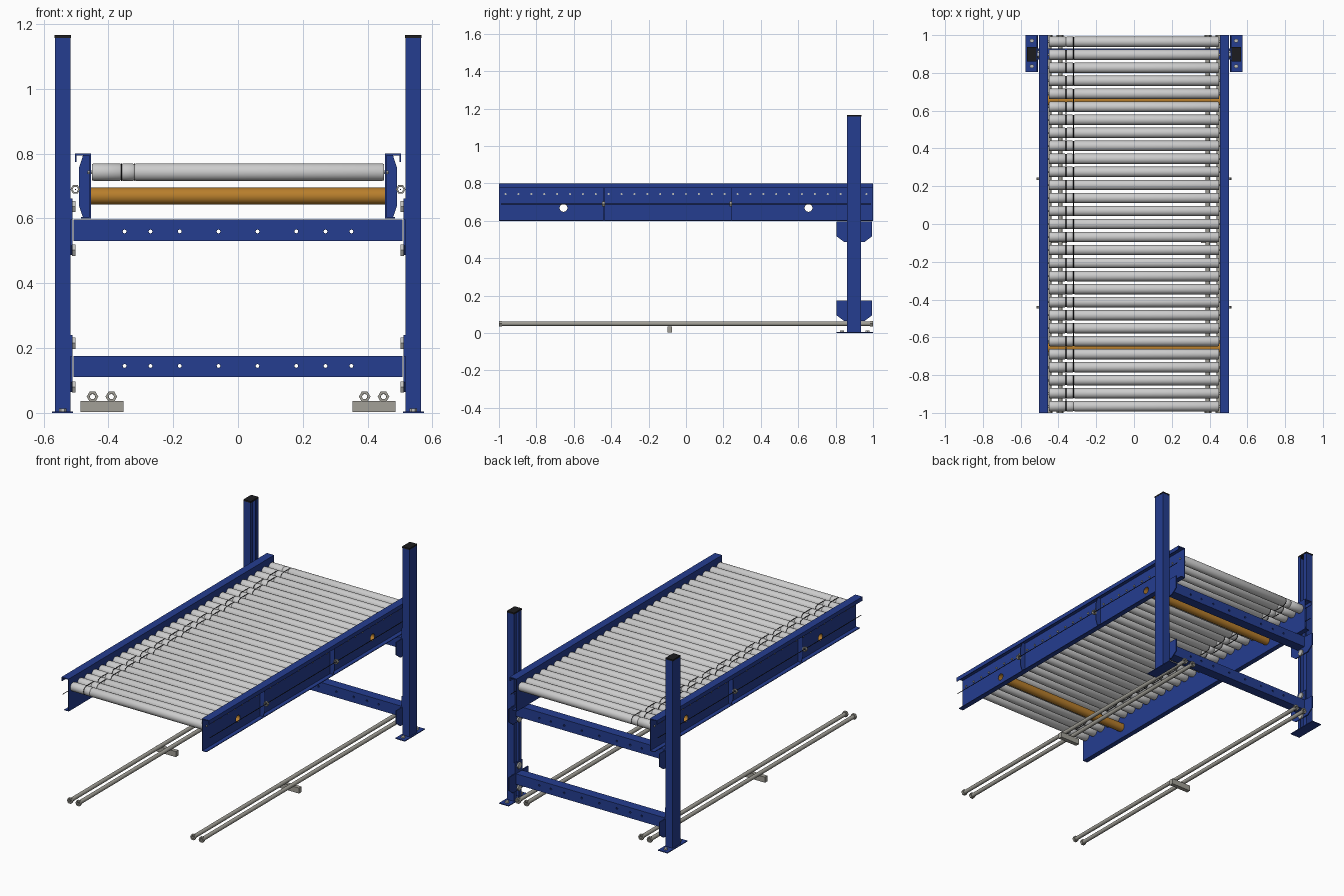
import bpy, bmesh, math
from mathutils import Vector

if "Cube" in bpy.data.objects:
    bpy.data.objects.remove(bpy.data.objects["Cube"])


def material(name, rgb):
    m = bpy.data.materials.new(name)
    m.diffuse_color = (*rgb, 1)
    m.use_nodes = True
    m.node_tree.nodes["Principled BSDF"].inputs["Base Color"].default_value = m.diffuse_color
    return m


BLUE = material("blue paint", (0.018, 0.047, 0.28))
GREY = material("roller grey", (0.60, 0.60, 0.60))
ORANGE = material("orange tube", (0.48, 0.21, 0.025))
STEEL = material("dull steel", (0.36, 0.35, 0.31))
ZINC = material("zinc bolt", (0.52, 0.52, 0.50))
BLACK = material("black plastic", (0.012, 0.012, 0.014))


def finish(name, bm, mat, smooth=False):
    bmesh.ops.recalc_face_normals(bm, faces=bm.faces)
    me = bpy.data.meshes.new(name)
    bm.to_mesh(me)
    bm.free()
    me.materials.append(mat)
    ob = bpy.data.objects.new(name, me)
    bpy.context.collection.objects.link(ob)
    if smooth:
        bpy.ops.object.select_all(action='DESELECT')
        ob.select_set(True)
        bpy.context.view_layer.objects.active = ob
        bpy.ops.object.shade_smooth_by_angle(angle=math.radians(35))
    return ob


def place(axis, u, v, t):
    # u, v are the two remaining axes in x, y, z order
    return {'x': (t, u, v), 'y': (u, t, v), 'z': (u, v, t)}[axis]


def add_prism(bm, pts, axis, a, b):
    ends = [[bm.verts.new(place(axis, u, v, t)) for u, v in pts] for t in (a, b)]
    n = len(pts)
    bm.faces.new(ends[0])
    bm.faces.new(ends[1][::-1])
    for i in range(n):
        j = (i + 1) % n
        bm.faces.new((ends[0][i], ends[0][j], ends[1][j], ends[1][i]))


def prism(name, pts, axis, a, b, mat):
    bm = bmesh.new()
    add_prism(bm, pts, axis, a, b)
    return finish(name, bm, mat)


def box(name, x, y, z, mat):
    return prism(name, [(x[0], y[0]), (x[1], y[0]), (x[1], y[1]), (x[0], y[1])], 'z', *z, mat)


def add_lathe(bm, axis, c, prof, sides, closed=False):
    # prof: (distance along axis, radius); closed profiles make rings and pipes
    rings = [[bm.verts.new(place(axis, c[0] + r * math.cos(2 * math.pi * k / sides),
                                 c[1] + r * math.sin(2 * math.pi * k / sides), t))
              for k in range(sides)] for t, r in prof]
    for i in range(len(rings) if closed else len(rings) - 1):
        p, q = rings[i], rings[(i + 1) % len(rings)]
        for k in range(sides):
            m = (k + 1) % sides
            bm.faces.new((p[k], p[m], q[m], q[k]))
    if not closed:
        bm.faces.new(rings[0])
        bm.faces.new(rings[-1][::-1])


def pipe(a, b, outer, inner):
    return [(a, outer), (b, outer), (b, inner), (a, inner)]


def cut(ob, cutter):
    mod = ob.modifiers.new("holes", 'BOOLEAN')
    mod.operation = 'DIFFERENCE'
    mod.solver = 'EXACT'
    mod.object = cutter


# conveyor rollers with belt grooves, and their axle ends
PITCH = 0.0689
ROWS = [(i - 14) * PITCH for i in range(29)]
ZR = 0.743
bm, ax = bmesh.new(), bmesh.new()
for y in ROWS:
    prof = [(-0.45, 0.0255), (-0.445, 0.0275)]
    for g in (-0.36, -0.32):
        prof += [(g - 0.005, 0.0275), (g, 0.024), (g + 0.005, 0.0275)]
    prof += [(0.445, 0.0275), (0.45, 0.0255)]
    add_lathe(bm, 'x', (y, ZR), prof, 18)
    add_lathe(ax, 'x', (y, ZR), [(-0.465, 0.006), (0.465, 0.006)], 6)
finish("rollers", bm, GREY, True)
finish("roller_axles", ax, ZINC)

# drive belts looping over neighbouring rollers, alternating grooves
cu = bpy.data.curves.new("drive_belts", 'CURVE')
cu.dimensions = '3D'
cu.bevel_depth = 0.0018
cu.bevel_resolution = 1
for i in range(28):
    x = (-0.36, -0.32)[i % 2]
    pts = []
    for k in range(18):
        a = math.pi * (k % 9) / 8 + (math.pi / 2 if k < 9 else -math.pi / 2)
        y = ROWS[i] if k < 9 else ROWS[i + 1]
        pts.append((x, y + 0.0255 * math.cos(a), ZR + 0.0255 * math.sin(a)))
    s = cu.splines.new('POLY')
    s.points.add(17)
    for p, c in zip(s.points, pts):
        p.co = (*c, 1)
    s.use_cyclic_u = True
cu.materials.append(BLACK)
bpy.context.collection.objects.link(bpy.data.objects.new("drive_belts", cu))

# orange spacer tubes
bm, cutter = bmesh.new(), bmesh.new()
for y in (-0.655, 0.655):
    add_lathe(bm, 'x', (y, 0.669), pipe(-0.456, 0.456, 0.026, 0.021), 16, True)
    add_lathe(cutter, 'x', (y, 0.669), [(-0.6, 0.0215), (0.6, 0.0215)], 16)
finish("spacer_tubes", bm, ORANGE, True)
tube_cutter = finish("tube_hole_cutter", cutter, BLUE)

# hole cutter for the cross beams
cutter = bmesh.new()
for zc in (0.56, 0.145):
    for x in (-0.35, -0.27, -0.18, -0.06, 0.06, 0.18, 0.27, 0.35):
        add_lathe(cutter, 'y', (x, zc), [(0.8, 0.006), (1.0, 0.006)], 8)
beam_cutter = finish("beam_hole_cutter", cutter, BLUE)
for c in (tube_cutter, beam_cutter):
    c.hide_render = True
    c.hide_viewport = True

# cross beams between the posts
for name, z in (("upper", (0.53, 0.597)), ("lower", (0.11, 0.175))):
    cut(box(name + "_cross_beam", (-0.508, 0.508), (0.87, 0.93), z, BLUE), beam_cutter)

bolts, nuts, pipes = bmesh.new(), bmesh.new(), bmesh.new()
for s, side in ((-1, "left"), (1, "right")):
    def flip(pts):
        return [(s * u, v) for u, v in pts]

    # side rail: channel open to the outside, with a top lip
    rail = prism(side + "_side_rail", flip([
        (0.454, 0.60), (0.485, 0.60), (0.485, 0.604), (0.459, 0.604), (0.459, 0.795),
        (0.499, 0.795), (0.499, 0.775), (0.503, 0.775), (0.503, 0.80), (0.454, 0.80)]),
        'y', -1, 1, BLUE)
    cut(rail, tube_cutter)
    # pull cord with its gussets and eyelets
    for i, y in enumerate((-0.44, 0.24)):
        prism(f"{side}_rail_gusset_{i}", flip([
            (0.457, 0.602), (0.478, 0.602), (0.491, 0.64), (0.491, 0.755),
            (0.478, 0.796), (0.457, 0.796)]), 'y', y, y + 0.004, BLUE)
        add_lathe(nuts, 'y', (s * 0.502, 0.69), pipe(y - 0.008, y + 0.006, 0.015, 0.009), 6, True)
    bm = bmesh.new()
    add_lathe(bm, 'y', (s * 0.502, 0.69), [(-0.99, 0.002), (0.99, 0.002)], 6)
    finish(side + "_pull_cord", bm, BLACK)

    # post: slotted channel open to the inside, with cap and foot plate
    prism(side + "_post", flip([
        (0.565, 0.862), (0.565, 0.936), (0.517, 0.936), (0.517, 0.912), (0.521, 0.912),
        (0.521, 0.932), (0.561, 0.932), (0.561, 0.866), (0.521, 0.866), (0.521, 0.886),
        (0.517, 0.886), (0.517, 0.862)]), 'z', 0.004, 1.16, BLUE)
    box(side + "_post_cap", sorted((s * 0.516, s * 0.566)), (0.861, 0.937), (1.157, 1.166), BLACK)
    box(side + "_foot_plate", sorted((s * 0.509, s * 0.574)), (0.805, 1.0), (0, 0.005), BLUE)
    for y in (0.835, 0.97):
        add_lathe(bolts, 'z', (s * 0.541, y), [(0.004, 0.012), (0.014, 0.012)], 6)

    # beam brackets: wide lower plate with a narrow tongue on the post
    for name, z in (("upper", 0.487), ("lower", 0.065)):
        prism(f"{side}_{name}_beam_bracket", [
            (0.805, z + 0.03), (0.845, z), (0.955, z), (0.995, z + 0.03), (0.995, z + 0.11),
            (0.934, z + 0.11), (0.934, z + 0.175), (0.864, z + 0.175), (0.864, z + 0.11),
            (0.805, z + 0.11)], 'x', s * 0.511, s * 0.517, BLUE)
        for dz in (0.015, 0.15):
            add_lathe(bolts, 'x', (0.899, z + dz), [(s * 0.502, 0.02), (s * 0.513, 0.02)], 6)

    # floor pipes with end nuts, resting on a small block
    for x in (0.391, 0.449):
        add_lathe(pipes, 'y', (s * x, 0.05), pipe(-0.99, 0.99, 0.012, 0.008), 12, True)
        for e in (-1, 1):
            add_lathe(nuts, 'y', (s * x, 0.05), pipe(e * 1.0, e * 0.985, 0.018, 0.009), 6, True)
    box(side + "_pipe_block", sorted((s * 0.354, s * 0.486)), (-0.1, -0.075), (0.002, 0.036), STEEL)

finish("bracket_and_foot_bolts", bolts, ZINC)
finish("pipe_nuts_and_cord_eyelets", nuts, STEEL)
finish("floor_pipes", pipes, STEEL, True)
